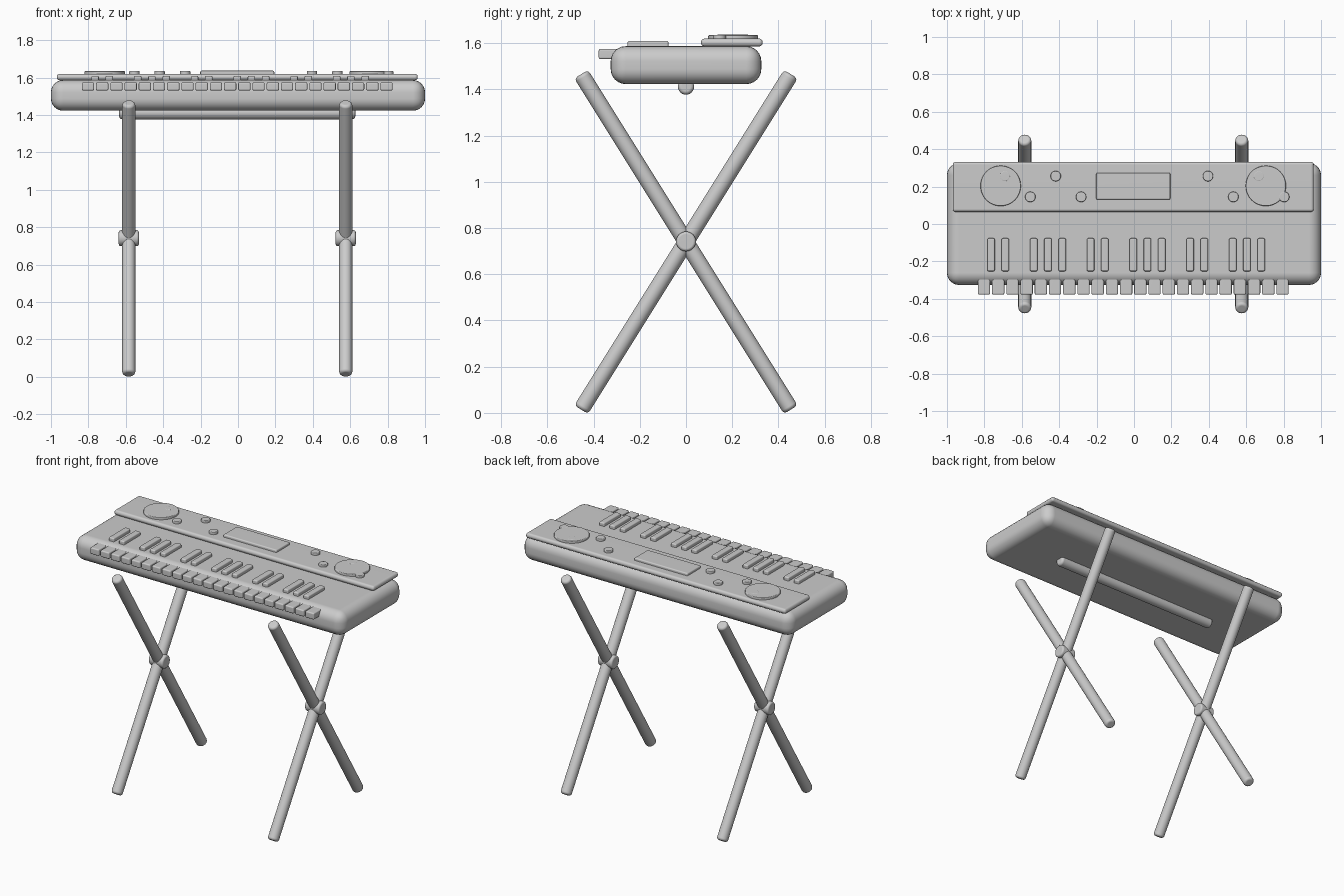
import bpy
import bmesh
import math
from mathutils import Matrix, Vector

cube = bpy.data.objects.get("Cube")
if cube:
    bpy.data.objects.remove(cube, do_unlink=True)

grey = bpy.data.materials.new("plain grey")
grey.use_nodes = True
colour = (0.6, 0.6, 0.6, 1)
grey.diffuse_color = colour
grey.node_tree.nodes["Principled BSDF"].inputs["Base Color"].default_value = colour

SHIFT = -0.004  # fittings sit a touch off centre


def finish(name, bm, bevel, segments):
    """Round the hard edges, then make a smooth shaded object."""
    hard = [e for e in bm.edges if e.calc_face_angle(0) > 0.8]
    bmesh.ops.bevel(bm, geom=hard, offset=bevel, segments=segments,
                    profile=0.5, affect='EDGES', clamp_overlap=True)
    mesh = bpy.data.meshes.new(name)
    bm.to_mesh(mesh)
    bm.free()
    mesh.materials.append(grey)
    ob = bpy.data.objects.new(name, mesh)
    bpy.context.collection.objects.link(ob)
    bpy.ops.object.select_all(action='DESELECT')
    ob.select_set(True)
    bpy.context.view_layer.objects.active = ob
    bpy.ops.object.shade_smooth_by_angle(angle=math.radians(40))
    weighted = ob.modifiers.new("even shading", 'WEIGHTED_NORMAL')
    weighted.keep_sharp = True
    return ob


def box(name, low, high, bevel, segments=3):
    low, high = Vector(low), Vector(high)
    bm = bmesh.new()
    place = Matrix.Translation((low + high) / 2) @ Matrix.Diagonal((*(high - low), 1))
    bmesh.ops.create_cube(bm, size=1, matrix=place)
    return finish(name, bm, bevel, segments)


def rod(name, centre, axis, radius, length, bevel, sides=24):
    bm = bmesh.new()
    turn = Vector(axis).to_track_quat('Z', 'Y').to_matrix().to_4x4()
    bmesh.ops.create_cone(bm, cap_ends=True, segments=sides, radius1=radius,
                          radius2=radius, depth=length,
                          matrix=Matrix.Translation(centre) @ turn)
    return finish(name, bm, bevel, 3)


# Keyboard body and raised control panel
box("keyboard_body", (-1, -0.326, 1.423), (1, 0.326, 1.587), 0.065, 6)
box("control_panel", (SHIFT - 0.965, 0.065, 1.586), (SHIFT + 0.965, 0.332, 1.62), 0.015)
box("display_screen", (SHIFT - 0.198, 0.13, 1.61), (SHIFT + 0.198, 0.274, 1.637), 0.008)

# White keys along the front edge, black keys behind their gaps
PITCH = 0.076
for i in range(22):
    x = SHIFT + (i - 10.5) * PITCH
    box(f"white_key_{i + 1}", (x - 0.033, -0.378, 1.531), (x + 0.033, -0.22, 1.575), 0.008)
    if i % 7 in (0, 1, 3, 4, 5) and i < 20:
        x += PITCH / 2
        box(f"black_key_{i + 1}", (x - 0.02, -0.253, 1.57), (x + 0.02, -0.076, 1.61), 0.008)

# Speakers and two rows of knobs, staggered
for side, label in ((-1, "right"), (1, "left")):
    rod(f"{label}_speaker", (SHIFT + side * 0.709, 0.204, 1.622), (0, 0, 1),
        0.108, 0.026, 0.005, 48)
for i in (0, 1, 2, 3, 8, 9, 10, 11):
    y = 0.145 if i % 2 else 0.256
    rod(f"knob_{i + 1}", (-0.69 + i * 0.1357, y, 1.622), (0, 0, 1), 0.028, 0.028, 0.005)

# Crossed legs with a pivot at each end of the stand
for side, label in ((-1, "right"), (1, "left")):
    x = SHIFT + side * 0.58
    for lean, part in ((-1, "front"), (1, "back")):
        rod(f"{label}_{part}_leg", (x, 0, 0.74), (0, lean * 0.53, 0.848),
            0.035, 1.712, 0.016)
    rod(f"{label}_pivot", (x, 0, 0.742), (1, 0, 0), 0.043, 0.108, 0.012)

# Crossbar under the body
rod("crossbar", (SHIFT, 0, 1.412), (1, 0, 0), 0.035, 1.262, 0.016)
